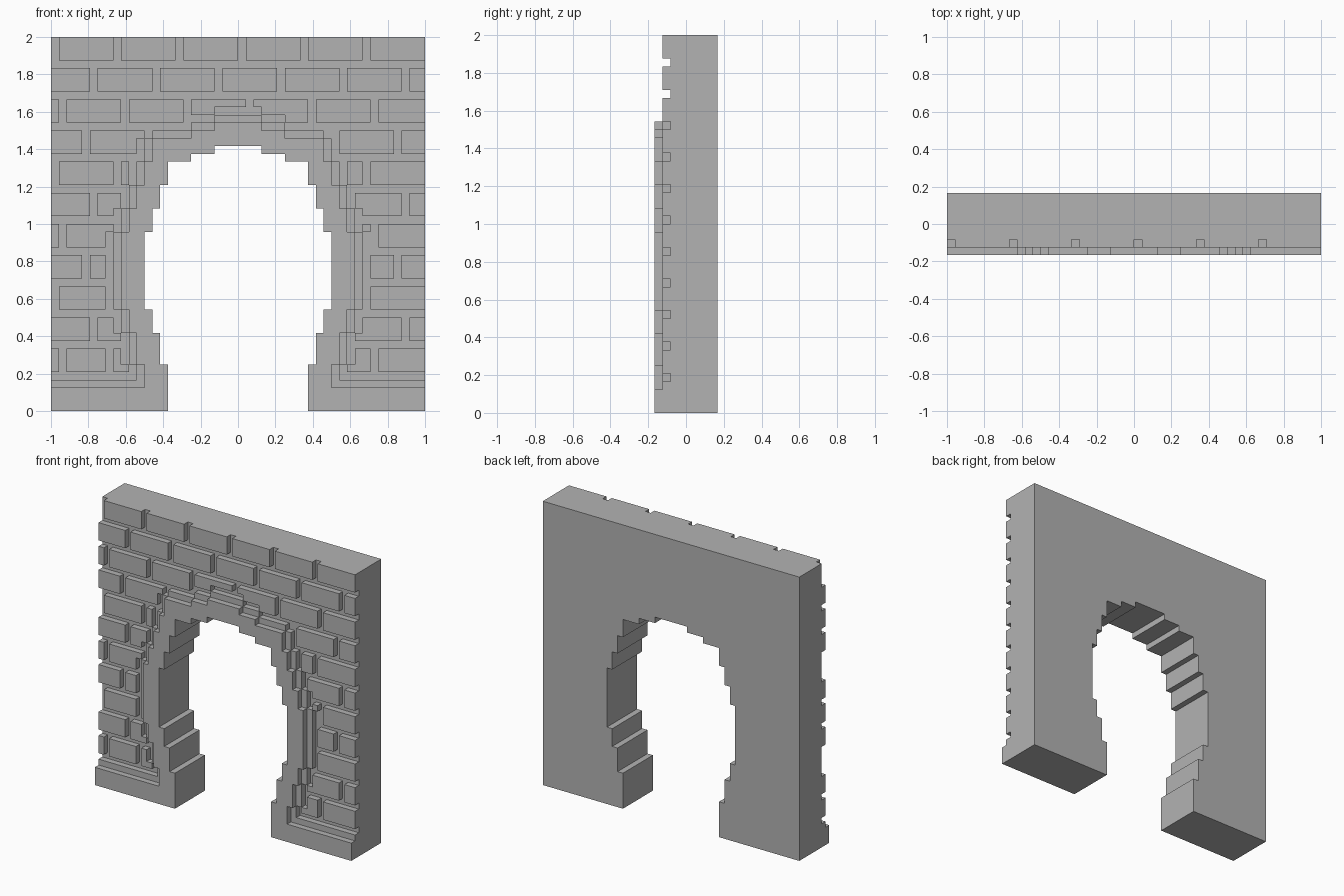
import bpy
import bmesh

cube = bpy.data.objects.get("Cube")
if cube:
    bpy.data.objects.remove(cube, do_unlink=True)

U = 1 / 24            # edge of one block
HALF, TOP = 24, 48    # half width and height of the wall in blocks

stone = bpy.data.materials.new("grey_stone")
stone.use_nodes = True
GREY = (0.45, 0.45, 0.45, 1)
stone.diffuse_color = GREY
stone.node_tree.nodes["Principled BSDF"].inputs["Base Color"].default_value = GREY


def steps(table):
    """Half width per block row from (upper limit, half width) pairs."""
    rows = []
    for limit, width in table:
        rows += [width] * (limit - len(rows))
    return rows


opening = steps([(6, 9), (10, 10), (13, 11), (23, 12), (26, 11), (29, 10),
                 (32, 9), (33, 6), (34, 3)])
trim = steps([(3, HALF), (6, 12), (10, 13), (13, 14), (23, 15), (26, 14),
              (29, 13), (32, 12), (35, 11), (36, 6), (37, 3)])


def grow(rows):
    """Widen a stepped shape by one block to the sides and upward."""
    out = []
    for z in range(len(rows) + 1):
        near = [rows[k] for k in (z - 1, z + 1) if 0 <= k < len(rows)]
        if z < len(rows):
            near.append(rows[z] + 1)
        out.append(min(HALF, max(near)))
    return out


def chain(rows, z0=0):
    """Stepped edge running upward, without points on straight runs."""
    pts = []
    for i, x in enumerate(rows):
        if i and rows[i - 1] == x:
            pts[-1] = (x, z0 + i + 1)
        else:
            pts += [(x, z0 + i), (x, z0 + i + 1)]
    return pts


def mirrored(pts):
    return [(-x, z) for x, z in pts]


def add_prism(bm, outline, front, back):
    face = bm.faces.new([bm.verts.new((x * U, front * U, z * U)) for x, z in outline])
    made = bmesh.ops.extrude_face_region(bm, geom=[face])["geom"]
    moved = [v for v in made if isinstance(v, bmesh.types.BMVert)]
    bmesh.ops.translate(bm, verts=moved, vec=(0, (back - front) * U, 0))


def finish(bm, name):
    bmesh.ops.recalc_face_normals(bm, faces=bm.faces)
    mesh = bpy.data.meshes.new(name)
    bm.to_mesh(mesh)
    bm.free()
    mesh.materials.append(stone)
    bpy.context.collection.objects.link(bpy.data.objects.new(name, mesh))


def arch(name, outer, front, back):
    """Stepped slab with the arched opening left out."""
    out, hole = chain(outer), chain(opening)
    outline = out + mirrored(out)[::-1] + mirrored(hole) + hole[::-1]
    bm = bmesh.new()
    add_prism(bm, outline, front, back)
    finish(bm, name)


# Wall core, then two raised arch layers
ring = grow(trim)
arch("mortar_wall", [HALF] * TOP, -2, 4)
arch("arch_border", ring, -3, -2)
arch("arch_trim", trim, -4, -3)

# Brick courses, kept one block clear of the arch border
clear = grow(ring)
clear += [0] * (TOP - len(clear))
shifts = [1, 5, 0, 4, 1, 5, 0, 4, 1, 5, 0]   # joint position in each course

bricks = bmesh.new()
for course, shift in enumerate(shifts):
    z0 = 5 + 4 * course
    joints = list(range(shift - 32, 33, 8))
    if course == 0:
        joints[joints.index(-15)] = -17
    for a, b in zip(joints, joints[1:]):
        x0, x1 = max(a + 1, -HALF), min(b, HALF)
        lefts, rights, base = [], [], None
        for z in range(z0, z0 + 3):
            lo, hi, c = x0, x1, clear[z]
            if c and x0 + x1 > 0:
                lo = max(lo, c)
            elif c:
                hi = min(hi, -c)
            if lo < hi:
                base = z if base is None else base
                lefts.append(lo)
                rights.append(hi)
        if lefts:
            outline = chain(rights, base) + chain(lefts, base)[::-1]
            add_prism(bricks, outline, -3, -2)
finish(bricks, "bricks")
